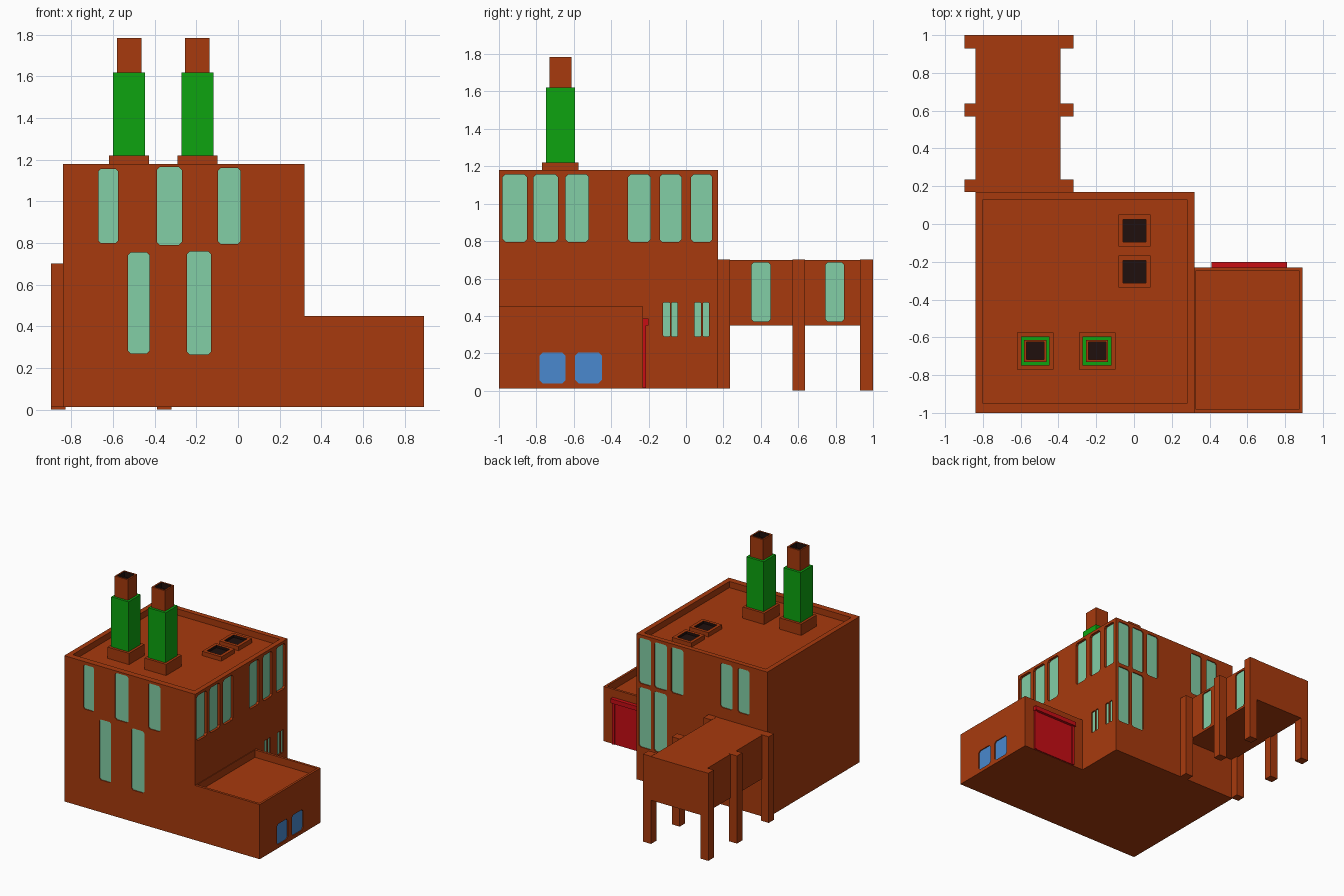
import bpy, bmesh

if "Cube" in bpy.data.objects:
    bpy.data.objects.remove(bpy.data.objects["Cube"])


def material(name, rgb):
    m = bpy.data.materials.new(name)
    m.diffuse_color = (*rgb, 1)
    m.use_nodes = True
    m.node_tree.nodes["Principled BSDF"].inputs["Base Color"].default_value = m.diffuse_color
    return m


BRICK = material("brick", (0.39, 0.042, 0.004))
GLASS = material("pale_green_glass", (0.225, 0.62, 0.38))
BLUE = material("blue_glass", (0.068, 0.25, 0.62))
GREEN = material("green", (0.004, 0.37, 0.005))
RED = material("red", (0.57, 0.004, 0.007))
DARK = material("soot_black", (0.014, 0.005, 0.004))


def finish(name, bm, mats):
    bmesh.ops.recalc_face_normals(bm, faces=bm.faces)
    mesh = bpy.data.meshes.new(name)
    bm.to_mesh(mesh)
    bm.free()
    for m in mats:
        mesh.materials.append(m)
    ob = bpy.data.objects.new(name, mesh)
    bpy.context.collection.objects.link(ob)
    return ob


def prism(bm, bottom, top):
    """Join two matching outlines; returns the second cap."""
    a = [bm.verts.new(p) for p in bottom]
    b = [bm.verts.new(p) for p in top]
    bm.faces.new(a)
    for i in range(len(a)):
        j = (i + 1) % len(a)
        bm.faces.new((a[i], a[j], b[j], b[i]))
    return bm.faces.new(b)


def rect(x0, x1, y0, y1, z):
    return [(x0, y0, z), (x1, y0, z), (x1, y1, z), (x0, y1, z)]


def box(name, x, y, z, mat):
    bm = bmesh.new()
    prism(bm, rect(*x, *y, z[0]), rect(*x, *y, z[1]))
    return finish(name, bm, [mat])


def tray(name, x, y, z, ix, iy, floor, mats=(BRICK,), floor_mat=0, wall_mat=0):
    """Box with a sunken top."""
    bm = bmesh.new()
    cap = prism(bm, rect(*x, *y, z[0]), rect(*x, *y, z[1]))
    outer = list(cap.verts)
    bm.faces.remove(cap)
    rim = [bm.verts.new(p) for p in rect(*ix, *iy, z[1])]
    low = [bm.verts.new(p) for p in rect(*ix, *iy, floor)]
    for i in range(4):
        j = (i + 1) % 4
        bm.faces.new((outer[i], outer[j], rim[j], rim[i]))
        bm.faces.new((rim[i], rim[j], low[j], low[i])).material_index = wall_mat
    bm.faces.new(low).material_index = floor_mat
    return finish(name, bm, mats)


def cut_windows(ob, windows, glass):
    """Sink chamfered window panes; each is (axis, plane, outward, a0, a1, z0, z1, depth)."""
    ob.data.materials.append(glass)
    bm = bmesh.new()
    for axis, plane, out, a0, a1, z0, z1, depth in windows:
        c = 0.12 * (a1 - a0)
        o = [(a0 + c, z0), (a1 - c, z0), (a1, z0 + c), (a1, z1 - c),
             (a1 - c, z1), (a0 + c, z1), (a0, z1 - c), (a0, z0 + c)]

        def place(d):
            return [(d, a, z) if axis == "x" else (a, d, z) for a, z in o]
        prism(bm, place(plane + out * 0.02), place(plane - out * depth)).material_index = 1
    cutter = finish("window_cutter", bm, [BRICK, glass])
    cutter.hide_render = True
    mod = ob.modifiers.new("windows", "BOOLEAN")
    mod.operation, mod.solver, mod.object = "DIFFERENCE", "EXACT", cutter
    bpy.context.view_layer.objects.active = ob
    bpy.ops.object.modifier_apply(modifier=mod.name)
    bpy.data.objects.remove(cutter)


# main hall with parapet roof
hall = tray("main_hall", (-0.84, 0.32), (-1, 0.17), (0.012, 1.18),
            (-0.80, 0.28), (-0.95, 0.13), 1.13)
wins = []
# front windows
for a0, a1, z0, z1 in [(-0.67, -0.575, 0.80, 1.155), (-0.39, -0.27, 0.79, 1.165),
                       (-0.095, 0.012, 0.795, 1.16), (-0.528, -0.425, 0.27, 0.755),
                       (-0.245, -0.13, 0.265, 0.76)]:
    wins.append(("y", -1, -1, a0, a1, z0, z1, 0.008))
# right windows, tall and slit
for a0, a1 in [(-0.98, -0.85), (-0.815, -0.685), (-0.645, -0.52),
               (-0.31, -0.19), (-0.14, -0.025), (0.028, 0.14)]:
    wins.append(("x", 0.32, 1, a0, a1, 0.795, 1.157, 0.02))
for a0, a1 in [(-0.122, -0.085), (-0.077, -0.045), (0.045, 0.08), (0.09, 0.122)]:
    wins.append(("x", 0.32, 1, a0, a1, 0.29, 0.472, 0.01))
# back windows
for a0, a1, z0, z1 in [(0.19, 0.298, 0.79, 1.155), (0.05, 0.16, 0.79, 1.155),
                       (-0.095, 0.012, 0.79, 1.155), (-0.53, -0.425, 0.79, 1.145),
                       (-0.68, -0.58, 0.79, 1.145), (0.19, 0.298, 0.28, 0.76),
                       (0.05, 0.165, 0.28, 0.76)]:
    wins.append(("y", 0.17, 1, a0, a1, z0, z1, 0.008))
cut_windows(hall, wins, GLASS)

# low annex
annex = tray("annex", (0.32, 0.893), (-1, -0.23), (0.012, 0.45),
             (0.325, 0.875), (-0.98, -0.25), 0.39)
cut_windows(annex, [("x", 0.893, 1, a0, a1, 0.04, 0.205, 0.008)
                    for a0, a1 in [(-0.783, -0.645), (-0.593, -0.45)]], BLUE)

# annex door with frame and canopy
box("door_panel", (0.43, 0.79), (-0.235, -0.222), (0.015, 0.35), RED)
for side, x in (("left", 0.415), ("right", 0.785)):
    box("door_jamb_" + side, (x, x + 0.02), (-0.235, -0.215), (0.015, 0.35), RED)
box("door_canopy", (0.41, 0.81), (-0.235, -0.20), (0.35, 0.385), RED)

# raised corridor on pillars
corridor = box("corridor", (-0.84, -0.388), (0.17, 1.0), (0.35, 0.70), BRICK)
cut_windows(corridor, [("x", -0.388, 1, a0, a1, 0.37, 0.685, 0.01)
                       for a0, a1 in [(0.35, 0.452), (0.745, 0.845)]], GLASS)
for i, (y0, y1, z0) in enumerate([(0.17, 0.235, 0.012), (0.57, 0.637, 0), (0.93, 1.0, 0)]):
    for side, x0 in (("left", -0.898), ("right", -0.39)):
        box(f"pillar_{side}_{i}", (x0, x0 + 0.07), (y0, y1), (z0, 0.702), BRICK)


def span(c, w):
    return (c - w / 2, c + w / 2)


# chimneys
for i, cx in enumerate((-0.523, -0.195)):
    cy = -0.672
    box(f"chimney_base_{i}", span(cx, 0.192), span(cy, 0.195), (1.13, 1.22), BRICK)
    box(f"chimney_shaft_{i}", span(cx, 0.153), span(cy, 0.155), (1.22, 1.62), GREEN)
    tray(f"chimney_top_{i}", span(cx, 0.117), span(cy, 0.117), (1.62, 1.785),
         span(cx, 0.092), span(cy, 0.092), 1.74, (BRICK, DARK), 1, 1)

# roof vents
for i, cy in enumerate((-0.035, -0.252)):
    tray(f"roof_vent_{i}", span(0.003, 0.17), span(cy, 0.17), (1.13, 1.165),
         span(0.003, 0.12), span(cy, 0.12), 1.145, (BRICK, DARK), 1, 1)
